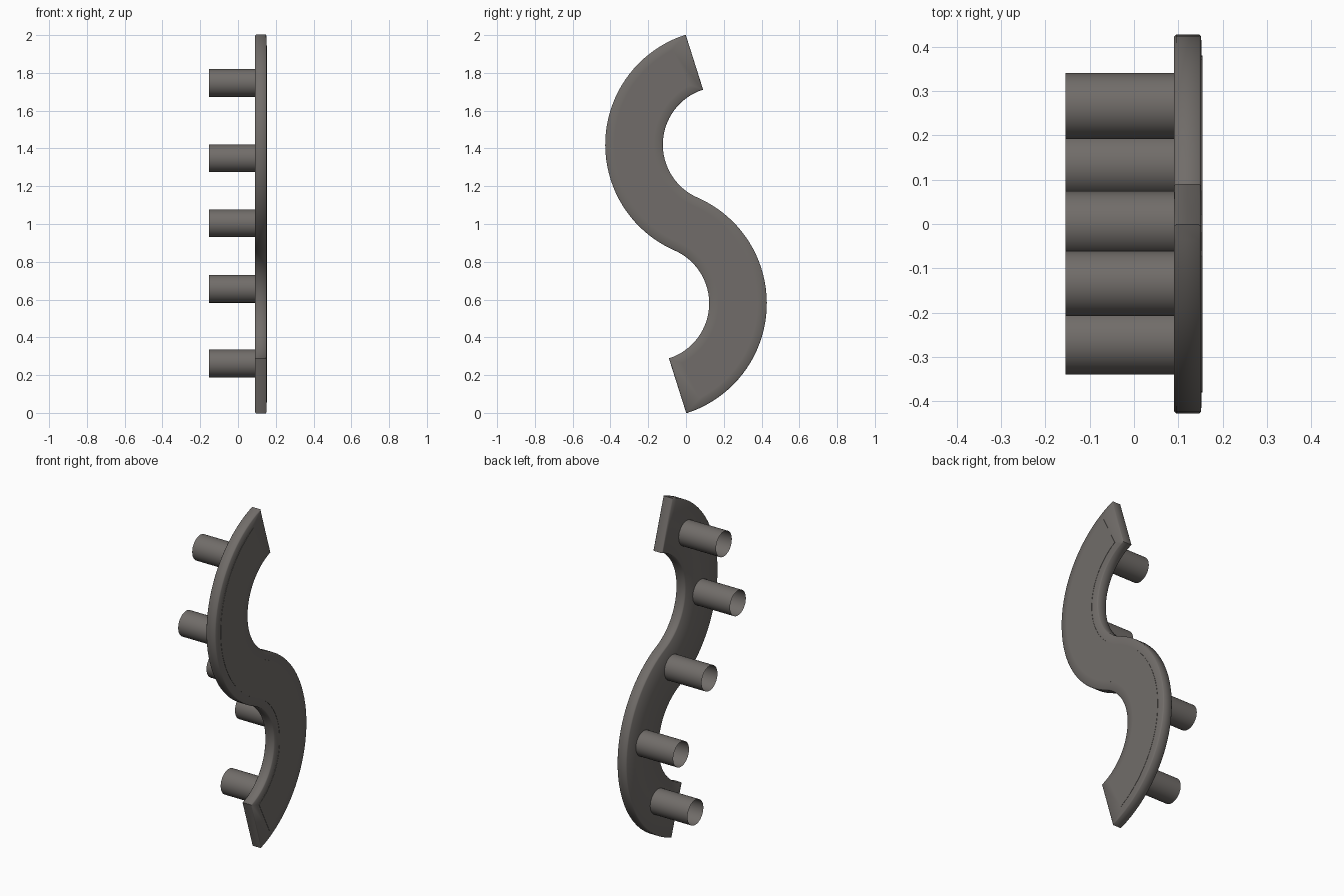
import bpy, bmesh, math

if "Cube" in bpy.data.objects:
    bpy.data.objects.remove(bpy.data.objects["Cube"])

# S-curve centreline: two tangent arcs, point-symmetric about (y=0, z=1)
CY, CZ = 0.183, 1.42
R = math.hypot(CY, CZ - 1)
HALF = 0.1525
A_TIP = math.radians(107.6)
A_MID = math.pi + math.atan2(CZ - 1, CY)
N = 40

mat = bpy.data.materials.new("dark warm grey metal")
mat.diffuse_color = (0.165, 0.152, 0.142, 1)
mat.use_nodes = True
mat.node_tree.nodes["Principled BSDF"].inputs["Base Color"].default_value = mat.diffuse_color


def finish(bm, name, angle):
    me = bpy.data.meshes.new(name)
    bm.to_mesh(me)
    bm.free()
    ob = bpy.data.objects.new(name, me)
    bpy.context.collection.objects.link(ob)
    me.materials.append(mat)
    bpy.ops.object.select_all(action='DESELECT')
    ob.select_set(True)
    bpy.context.view_layer.objects.active = ob
    bpy.ops.object.shade_smooth_by_angle(angle=math.radians(angle))
    return ob


def side(w, end):
    """One long edge of the S, offset w from the centreline, ends pulled in."""
    start = A_TIP + end / R
    angs = [start + (A_MID - start) * i / N for i in range(N + 1)]
    up = [(CY + (R + w) * math.cos(a), CZ + (R + w) * math.sin(a)) for a in angs]
    low = [(-CY - (R - w) * math.cos(a), 2 - CZ - (R - w) * math.sin(a))
           for a in reversed(angs[:-1])]
    return up + low


# Handle plate: stacked outlines (side inset, end inset, x)
bm = bmesh.new()
levels = [(0.005, 0.005, 0.090), (0, 0, 0.095), (0, 0, 0.147),
          (0.005, 0.005, 0.1515), (0.047, 0.075, 0.1525), (0.047, 0.075, 0.154)]
loops = []
for inset, end, x in levels:
    pts = side(HALF - inset, end) + side(inset - HALF, end)[::-1]
    loops.append([bm.verts.new((x, y, z)) for y, z in pts])
n = len(loops[0])
for a, b in zip(loops, loops[1:]):
    for i in range(n):
        j = (i + 1) % n
        bm.faces.new((a[i], a[j], b[j], b[i]))
# Back face and raised front panel
for lp in (loops[0], loops[-1]):
    for i in range(n // 2 - 1):
        bm.faces.new((lp[i], lp[i + 1], lp[n - 2 - i], lp[n - 1 - i]))
bmesh.ops.recalc_face_normals(bm, faces=bm.faces)
finish(bm, "handle_plate", 50)


# Mounting posts: open tubes behind the plate
def post(name, y, z, r=0.074, x0=-0.154, x1=0.092, seg=32):
    bm = bmesh.new()
    rings = [[bm.verts.new((x, y + r * math.cos(2 * math.pi * i / seg),
                            z + r * math.sin(2 * math.pi * i / seg)))
              for i in range(seg)] for x in (x0, x1)]
    for i in range(seg):
        j = (i + 1) % seg
        bm.faces.new((rings[0][j], rings[0][i], rings[1][i], rings[1][j]))
    bmesh.ops.recalc_face_normals(bm, faces=bm.faces)
    # make sure the wall faces outward
    bm.faces.ensure_lookup_table()
    f = bm.faces[0]
    c = f.calc_center_median()
    if f.normal.y * (c.y - y) + f.normal.z * (c.z - z) < 0:
        bmesh.ops.reverse_faces(bm, faces=bm.faces)
    finish(bm, name, 40)


for k, (y, z) in enumerate([(-0.134, 1.747), (-0.265, 1.348), (0, 1.004),
                            (0.266, 0.657), (0.132, 0.262)]):
    post(f"mounting_post_{k + 1}", y, z)
